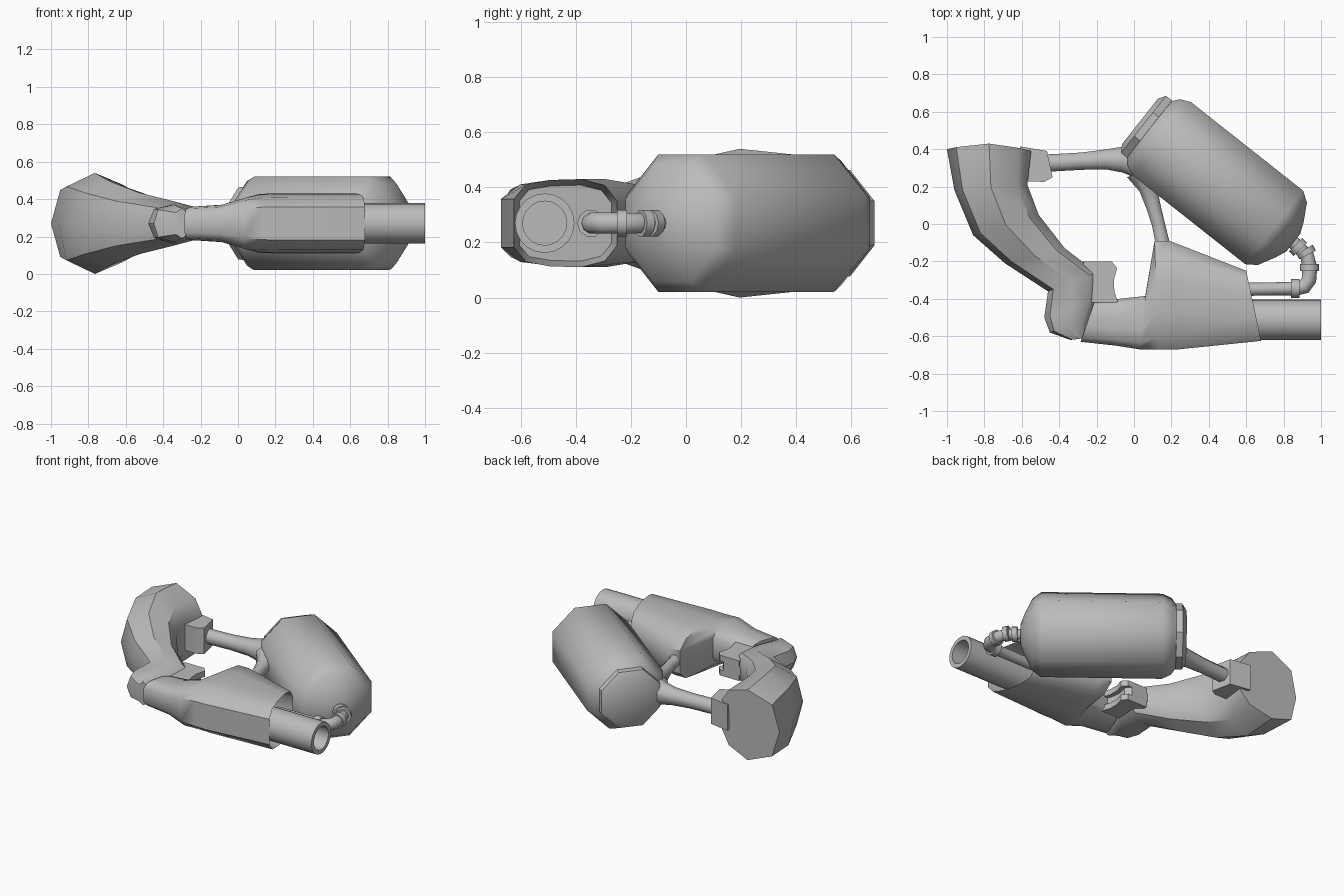
import bpy, bmesh, math
from mathutils import Vector

if "Cube" in bpy.data.objects:
    bpy.data.objects.remove(bpy.data.objects["Cube"])

ZC = 0.27  # height of the symmetry plane
grey = bpy.data.materials.new("plain_grey")
grey.diffuse_color = (0.5, 0.5, 0.5, 1)
grey.use_nodes = True
grey.node_tree.nodes["Principled BSDF"].inputs["Base Color"].default_value = grey.diffuse_color


def finish(name, bm, angle=50):
    bmesh.ops.recalc_face_normals(bm, faces=bm.faces)
    me = bpy.data.meshes.new(name)
    bm.to_mesh(me)
    bm.free()
    me.materials.append(grey)
    me.shade_smooth()
    me.set_sharp_from_angle(angle=math.radians(angle))
    ob = bpy.data.objects.new(name, me)
    bpy.context.collection.objects.link(ob)
    return ob


def loft(rings):
    bm = bmesh.new()
    loops = [[bm.verts.new(p) for p in r] for r in rings]
    n = len(loops[0])
    for a, b in zip(loops, loops[1:]):
        for i in range(n):
            j = (i + 1) % n
            bm.faces.new((a[i], a[j], b[j], b[i]))
    caps = [bm.faces.new(loops[0]), bm.faces.new(loops[-1])]
    return bm, caps


def sweep(name, pts, n=10, direction=None, squash=1.0, phase=0.0, angle=50):
    """Round section along (x, y, radius) points in the symmetry plane."""
    rings = []
    for k, (x, y, r) in enumerate(pts):
        if direction:
            d = Vector(direction)
        else:
            a, b = pts[max(k - 1, 0)], pts[min(k + 1, len(pts) - 1)]
            d = Vector((b[0] - a[0], b[1] - a[1])).normalized()
        ring = []
        for i in range(n):
            t = math.tau * (i + phase) / n
            s = r * math.cos(t)
            ring.append((x - d.y * s, y + d.x * s, ZC + squash * r * math.sin(t)))
        rings.append(ring)
    return finish(name, loft(rings)[0], angle)


def sections(stations, half, bump=0.0):
    """Rings between two plan points, with a mirrored (u, v) half section."""
    rings = []
    for k, (ax, ay, bx, by, h) in enumerate(stations):
        top = []
        for u, v in half:
            y = ay + (by - ay) * u + (bump * math.sin(math.pi * u) if k == 0 else 0)
            top.append((ax + (bx - ax) * u, y, v * h))
        low = [(x, y, -z) for x, y, z in reversed(top) if z > 1e-6]
        rings.append([(x, y, ZC + z) for x, y, z in top + low])
    return rings


def prism(name, pts, z0, z1):
    bm, _ = loft([[(x, y, ZC + z) for x, y in pts] for z in (z0, z1)])
    return finish(name, bm, 30)


# curved stock with a faceted butt
stock = [(-1, .40, -.55, .39, .245), (-.96, .18, -.57, .21, .27),
         (-.86, -.06, -.51, .05, .225), (-.69, -.21, -.37, -.13, .165),
         (-.46, -.36, -.20, -.26, .115), (-.48, -.50, -.20, -.41, .105),
         (-.45, -.58, -.24, -.51, .10), (-.34, -.62, -.26, -.61, .08)]
half = [(0, 0), (.11, .73), (.5, 1), (.86, .78), (1, .42)]
finish("stock", loft(sections(stock, half, .035))[0], 38)

# receiver with a hollow muzzle end
body = [(-.285, -.63, -.21, -.41, .09), (-.10, -.65, -.08, -.40, .10),
        (.03, -.67, .06, -.385, .14), (.13, -.672, .11, -.09, .158),
        (.22, -.672, .19, -.09, .16), (.68, -.625, .60, -.25, .16)]
half = [(0, .55), (.12, .88), (.35, .98), (.65, 1), (.88, .86), (1, .5)]
bm, caps = loft(sections(body, half))
bmesh.ops.recalc_face_normals(bm, faces=bm.faces)
bmesh.ops.inset_region(bm, faces=[caps[1]], thickness=.022)
bmesh.ops.translate(bm, verts=caps[1].verts, vec=(-.15, .0, 0))
finish("receiver", bm, 45)

# hollow barrel
sweep("barrel", [(.3, -.513, .108), (1, -.513, .108), (1, -.513, .08), (.55, -.513, .08)],
      n=20, direction=(1, 0))

# slanted eight-sided tank, profile as (distance along axis, apothem)
D, P = (.785, -.62), (.62 * .45, .785 * .45)


def on_axis(profile, scale=1.0):
    return [(P[0] + D[0] * t, P[1] + D[1] * t, r * scale) for t, r in profile]


S = 1 / math.cos(math.pi / 8)
sweep("tank", on_axis([(-.26, .19), (-.245, .195), (-.222, .225), (-.165, .25), (.60, .25),
                       (.655, .212), (.705, .12), (.73, .06)], S),
      n=8, direction=D, phase=.5)
sweep("tank_cap", on_axis([(-.315, .155), (-.29, .193), (-.25, .195), (-.24, .18)], S),
      n=8, direction=D, phase=.5, angle=40)

# hose from tank to receiver, with collars
hose = [(.83, -.08, .035), (.88, -.125, .035), (.925, -.17, .038), (.94, -.235, .04),
        (.935, -.30, .04), (.91, -.335, .04), (.87, -.345, .037), (.74, -.347, .035),
        (.55, -.35, .035)]
sweep("hose", hose, n=10)
for i, (a, b) in enumerate([((.865, -.11), (.89, -.135)), ((.912, -.135), (.928, -.165)),
                            ((.938, -.215), (.938, -.25)), ((.84, -.345), (.885, -.345))]):
    d = (Vector(b) - Vector(a)).normalized()
    sweep("hose_collar_%d" % i, [(*a, .05), (*b, .05)], n=10, direction=(d.x, d.y))

# flared struts holding the tank
sweep("rear_strut", [(-.50, .325, .05), (-.42, .328, .05), (-.28, .336, .05), (-.15, .345, .058),
                     (-.06, .345, .075), (.03, .34, .11)], n=8, phase=.5)
sweep("lower_strut", [(.04, .28, .09), (.075, .19, .052), (.105, .09, .042), (.13, 0, .038),
                      (.148, -.08, .04), (.155, -.14, .05)], n=8, phase=.5)

# bracket joining strut and stock
prism("bracket", [(-.61, .415), (-.465, .39), (-.435, .25), (-.48, .225), (-.60, .23)], -.09, .09)

# layered trigger
trigger = [(-.27, -.20), (-.12, -.20), (-.09, -.235), (-.108, -.30), (-.105, -.36),
           (-.085, -.42), (-.27, -.42)]
for label, z0, z1, dx in (("lower", -.07, -.03, 0), ("middle", -.03, .03, -.03), ("upper", .03, .07, 0)):
    prism("trigger_" + label, [(x + dx, y) for x, y in trigger], z0, z1)
